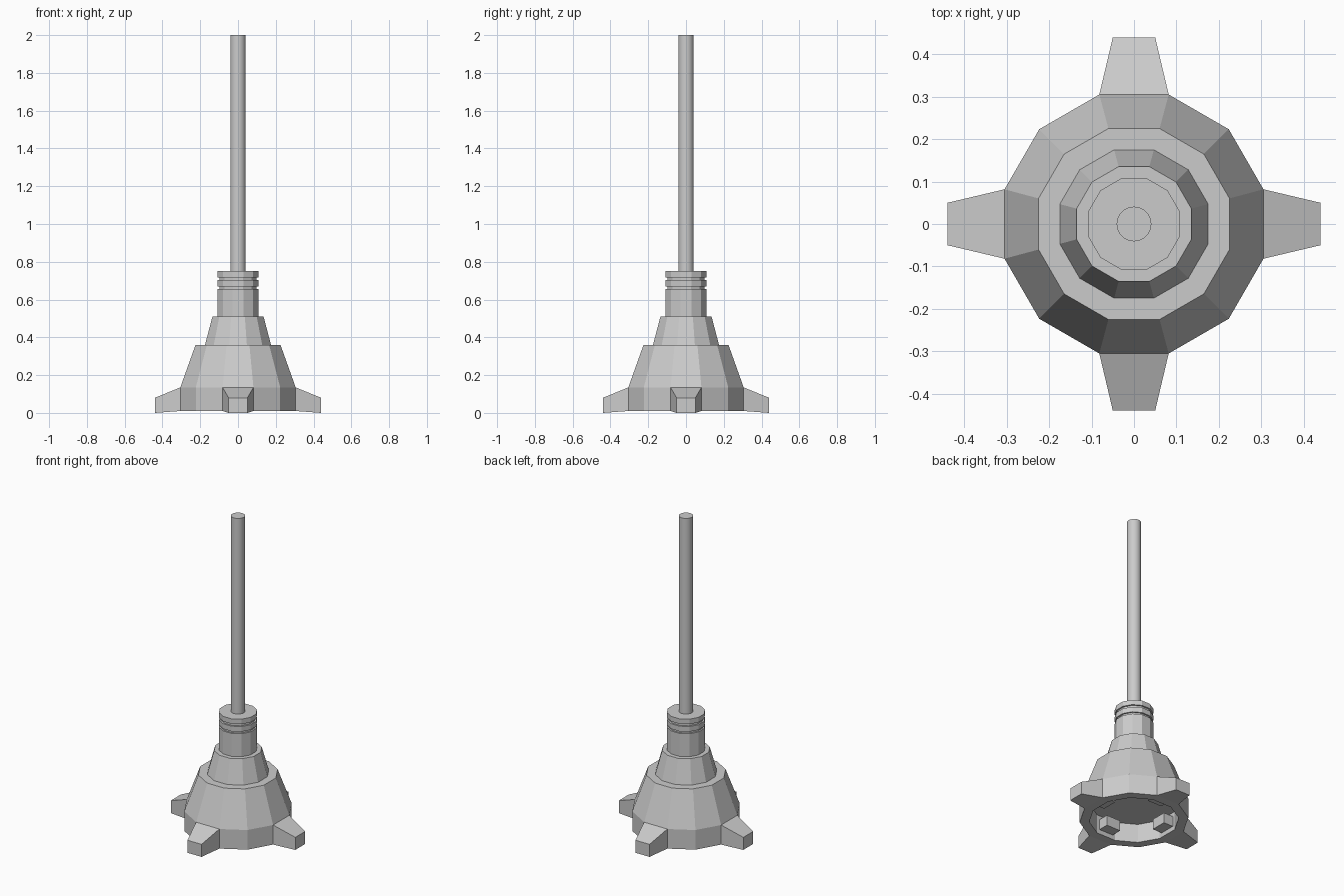
import bpy, bmesh
from math import cos, sin, pi, radians
from mathutils import Vector

if "Cube" in bpy.data.objects:
    bpy.data.objects.remove(bpy.data.objects["Cube"])


def make_object(name, bm):
    bmesh.ops.recalc_face_normals(bm, faces=bm.faces[:])
    mesh = bpy.data.meshes.new(name)
    bm.to_mesh(mesh)
    bm.free()
    obj = bpy.data.objects.new(name, mesh)
    bpy.context.collection.objects.link(obj)
    return obj


def lathe(profile, sides, offset=0.0):
    """Revolve (radius, z) points and cap both ends."""
    bm = bmesh.new()
    rings = []
    for r, z in profile:
        rings.append([bm.verts.new((r * cos(offset + 2 * pi * i / sides),
                                    r * sin(offset + 2 * pi * i / sides), z))
                      for i in range(sides)])
    for a, b in zip(rings, rings[1:]):
        for i in range(sides):
            j = (i + 1) % sides
            bm.faces.new((a[i], a[j], b[j], b[i]))
    bm.faces.new(rings[0])
    bm.faces.new(rings[-1])
    return bm


HALF = radians(15)  # flat sides face the axes

# Hollow stepped base: ceiling, inner wall, rim, outer wall, two cone tiers
base = lathe([(0.26, 0.13), (0.26, 0.01), (0.316, 0.01), (0.316, 0.135),
              (0.233, 0.36), (0.181, 0.36), (0.14, 0.51)], 12, HALF)

# Four tapered feet drawn out of the lower wall
dirs = [Vector((1, 0, 0)), Vector((0, 1, 0)), Vector((-1, 0, 0)), Vector((0, -1, 0))]
base.faces.ensure_lookup_table()
for d in dirs:
    wall = next(f for f in base.faces
                if abs(f.calc_center_median().dot(d) - 0.305) < 0.003
                and abs(f.calc_center_median().z - 0.0725) < 0.005)
    tip = bmesh.ops.extrude_discrete_faces(base, faces=[wall])["faces"][0]
    side = Vector((-d.y, d.x, 0))
    for v in tip.verts:
        s = 0.05 if v.co.dot(side) > 0 else -0.05
        z = 0.08 if v.co.z > 0.07 else 0.0
        v.co = d * 0.44 + side * s + Vector((0, 0, z))
make_object("base_with_feet", base)

# Blocks inside the hollow, behind each foot
for i, d in enumerate(dirs):
    bm = bmesh.new()
    bmesh.ops.create_cube(bm, size=1)
    for v in bm.verts:
        x, y, z = v.co
        v.co = (d * (0.222 + x * 0.075) + Vector((-d.y, d.x, 0)) * y * 0.1
                + Vector((0, 0, 0.072 + z * 0.066)))
    make_object(f"inner_block_{i + 1}", bm)

# Grooved neck
R, G = 0.112, 0.102
make_object("neck", lathe([(R, 0.505), (R, 0.657), (G, 0.657), (G, 0.67),
                           (R, 0.67), (R, 0.703), (G, 0.703), (G, 0.718),
                           (R, 0.718), (R, 0.75)], 12, HALF))

# Long round rod
rod = make_object("rod", lathe([(0.041, 0.74), (0.041, 2.0)], 20))
bpy.context.view_layer.objects.active = rod
rod.select_set(True)
bpy.ops.object.shade_smooth_by_angle(angle=radians(30))
